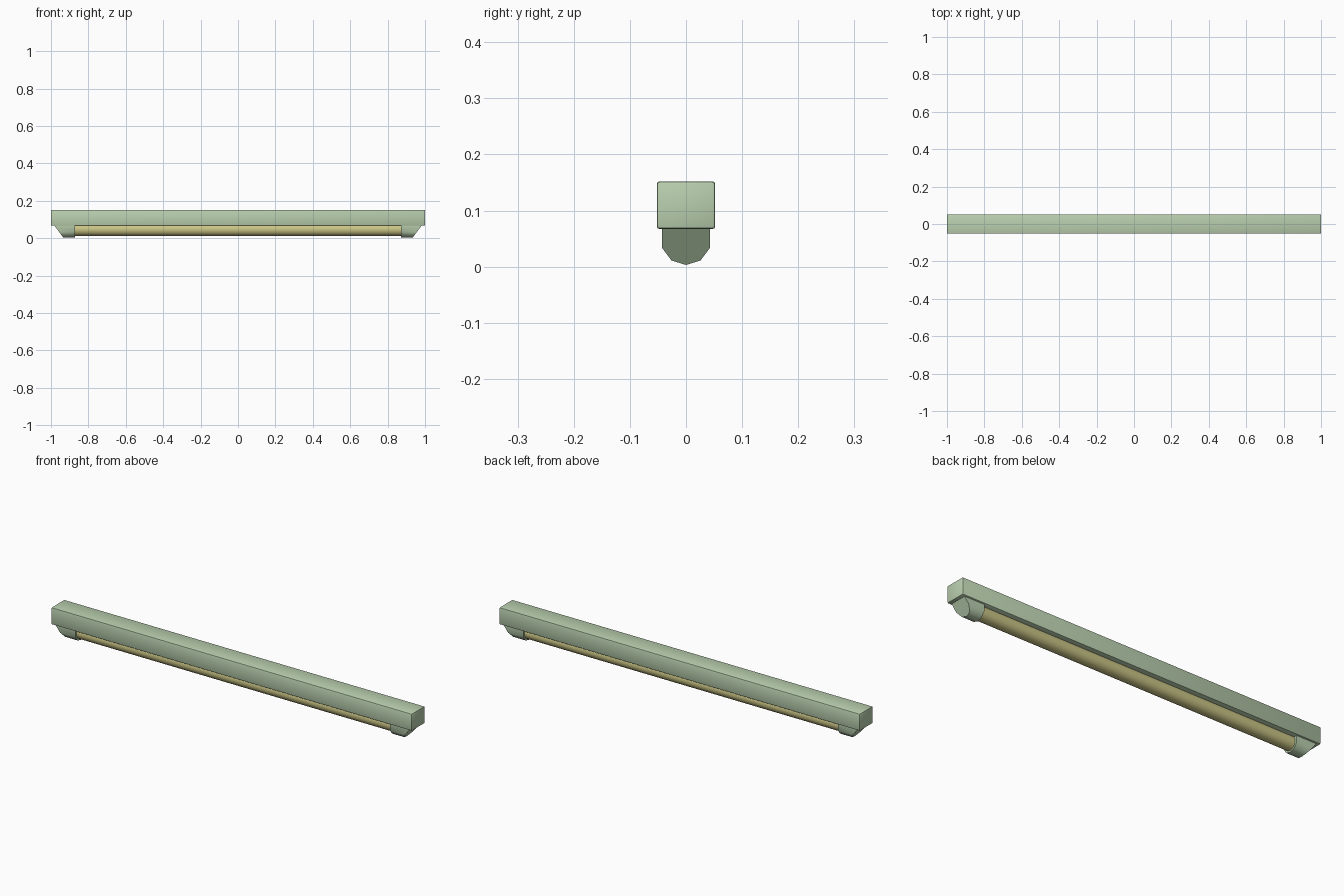
import bpy, bmesh, math

if "Cube" in bpy.data.objects:
    bpy.data.objects.remove(bpy.data.objects["Cube"], do_unlink=True)


def make_material(name, color):
    mat = bpy.data.materials.new(name)
    mat.use_nodes = True
    mat.diffuse_color = color
    mat.node_tree.nodes["Principled BSDF"].inputs["Base Color"].default_value = color
    return mat


def finish(obj, name, mat, angle):
    obj.name = name
    obj.data.materials.append(mat)
    bpy.ops.object.select_all(action="DESELECT")
    obj.select_set(True)
    bpy.context.view_layer.objects.active = obj
    bpy.ops.object.shade_smooth_by_angle(angle=math.radians(angle))
    return obj


green = make_material("pale green paint", (0.49, 0.63, 0.43, 1))
yellow = make_material("warm yellow glass", (0.60, 0.56, 0.24, 1))

UNDERSIDE = 0.067
TOP = 0.152

# Long housing with softly bevelled edges
bpy.ops.mesh.primitive_cube_add(size=1, location=(0, 0, (UNDERSIDE + TOP) / 2))
housing = bpy.context.object
housing.scale = (2, 0.104, TOP - UNDERSIDE)
bpy.ops.object.transform_apply(location=False, rotation=False, scale=True)
bevel = housing.modifiers.new("soft edges", "BEVEL")
bevel.width = 0.005
bevel.segments = 2
bpy.ops.object.modifier_apply(modifier="soft edges")
finish(housing, "housing", green, 40)

# Glass tube below the housing
bpy.ops.mesh.primitive_cylinder_add(vertices=24, radius=0.034, depth=1.76,
                                    location=(0, 0, 0.046),
                                    rotation=(0, math.pi / 2, 0))
finish(bpy.context.object, "light_tube", yellow, 40)

# Tube holders: a faceted section with a slanted outer end
half = [(0.043, UNDERSIDE + 0.002), (0.043, 0.034), (0.026, 0.011)]
section = half + [(0, 0.003)] + [(-y, z) for y, z in reversed(half)]


def tube_holder(name, side):
    bm = bmesh.new()
    inner = [bm.verts.new((side * 0.872, y, z)) for y, z in section]
    outer = [bm.verts.new((side * (0.982 - 0.75 * (UNDERSIDE - z)), y, z))
             for y, z in section]
    bm.faces.new(inner)
    bm.faces.new(outer)
    for i in range(len(section)):
        j = (i + 1) % len(section)
        bm.faces.new((inner[i], inner[j], outer[j], outer[i]))
    bmesh.ops.recalc_face_normals(bm, faces=bm.faces)
    mesh = bpy.data.meshes.new(name)
    bm.to_mesh(mesh)
    bm.free()
    obj = bpy.data.objects.new(name, mesh)
    bpy.context.collection.objects.link(obj)
    finish(obj, name, green, 45)


for label, side in (("left", 1), ("right", -1)):
    tube_holder(label + "_tube_holder", side)
